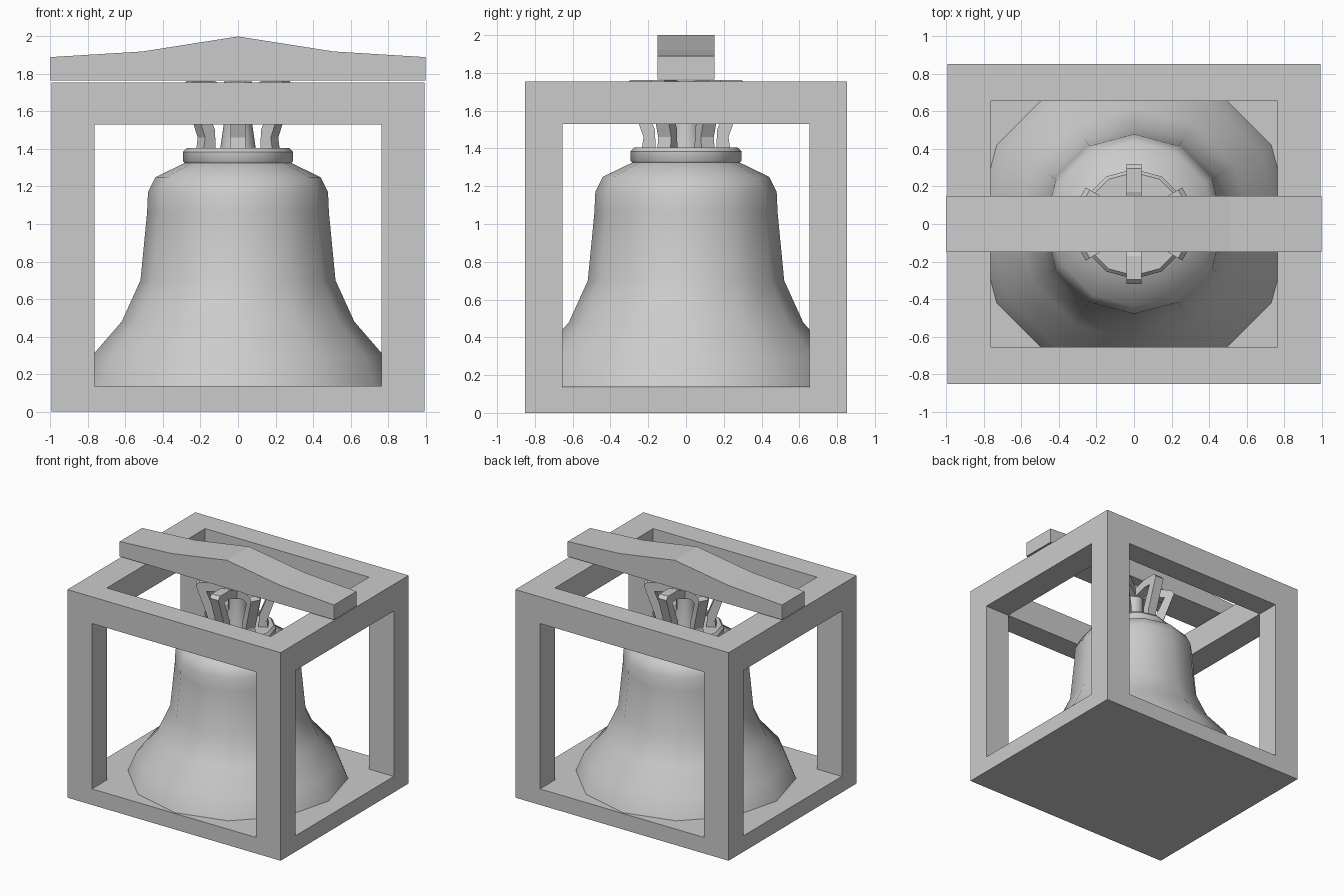
import bpy, bmesh, math
from mathutils import Vector, Matrix

if "Cube" in bpy.data.objects:
    bpy.data.objects.remove(bpy.data.objects["Cube"])


def finish(bm, name, smooth=None):
    bmesh.ops.recalc_face_normals(bm, faces=bm.faces[:])
    me = bpy.data.meshes.new(name)
    bm.to_mesh(me)
    bm.free()
    ob = bpy.data.objects.new(name, me)
    bpy.context.collection.objects.link(ob)
    if smooth:
        bpy.ops.object.select_all(action='DESELECT')
        ob.select_set(True)
        bpy.context.view_layer.objects.active = ob
        bpy.ops.object.shade_smooth_by_angle(angle=math.radians(smooth))
    return ob


def extrude_polygon(bm, points, half, matrix=Matrix()):
    """Extrude an (x, z) outline to +-half in y, then place it."""
    verts = [bm.verts.new(matrix @ Vector((x, -half, z))) for x, z in points]
    face = bm.faces.new(verts)
    out = bmesh.ops.extrude_face_region(bm, geom=[face])
    moved = [v for v in out['geom'] if isinstance(v, bmesh.types.BMVert)]
    shift = matrix.to_3x3() @ Vector((0, 2 * half, 0))
    bmesh.ops.translate(bm, verts=moved, vec=shift)


def lathe(name, profile, segments, smooth):
    bm = bmesh.new()
    verts = [bm.verts.new((r, 0, z)) for r, z in profile]
    edges = [bm.edges.new(p) for p in zip(verts, verts[1:])]
    bmesh.ops.spin(bm, geom=verts + edges, axis=(0, 0, 1), cent=(0, 0, 0),
                   steps=segments, angle=2 * math.pi)
    bmesh.ops.remove_doubles(bm, verts=bm.verts[:], dist=1e-4)
    return finish(bm, name, smooth)


# Open frame: one seamless shell with a solid floor, corner posts and top rails
xs = (-0.995, -0.765, 0.765, 0.995)
ys = (-0.853, -0.655, 0.655, 0.853)
zs = (0, 0.135, 1.53, 1.755)


def solid(c):
    if min(c) < 0 or max(c) > 2:
        return False
    return c[2] == 0 or sum(i != 1 for i in c) >= 2


bm = bmesh.new()
for cell in [(i, j, k) for i in range(3) for j in range(3) for k in range(3)]:
    if not solid(cell):
        continue
    for axis in range(3):
        for side in (0, 1):
            near = list(cell)
            near[axis] += 2 * side - 1
            if solid(near):
                continue
            quad = []
            for a, b in ((0, 0), (1, 0), (1, 1), (0, 1)):
                p = list(cell)
                p[axis] += side
                p[(axis + 1) % 3] += a
                p[(axis + 2) % 3] += b
                quad.append(bm.verts.new((xs[p[0]], ys[p[1]], zs[p[2]])))
            bm.faces.new(quad)
bmesh.ops.remove_doubles(bm, verts=bm.verts[:], dist=1e-4)
bmesh.ops.recalc_face_normals(bm, faces=bm.faces[:])
finish(bm, "frame")

# Headstock beam across the top
bm = bmesh.new()
extrude_polygon(bm, [(-1, 1.765), (1, 1.765), (1, 1.89), (0.51, 1.92), (0, 2),
                     (-0.51, 1.92), (-1, 1.89)], 0.15)
finish(bm, "headstock")

# Bell body with crown ring, twelve sided
lathe("bell", [(0.845, 0.137), (0.78, 0.295), (0.62, 0.48), (0.52, 0.70),
               (0.485, 1.06), (0.48, 1.17), (0.44, 1.25), (0.285, 1.325),
               (0.293, 1.335), (0.293, 1.385), (0.275, 1.405), (0, 1.405)], 12, 40)

# Central crown post
lathe("crown_post", [(0.095, 1.40), (0.075, 1.54), (0.075, 1.76), (0, 1.76)], 12, 40)

# Six bent crown loops
loop = [(0.235, 1.39), (0.225, 1.46), (0.25, 1.53), (0.32, 1.735), (0.295, 1.762),
        (0.17, 1.762), (0.04, 1.72), (0.04, 1.65), (0.17, 1.69), (0.24, 1.69),
        (0.165, 1.50), (0.16, 1.39)]
bm = bmesh.new()
for n in range(6):
    extrude_polygon(bm, loop, 0.04, Matrix.Rotation(math.radians(30 + 60 * n), 4, 'Z'))
finish(bm, "crown_loops")
